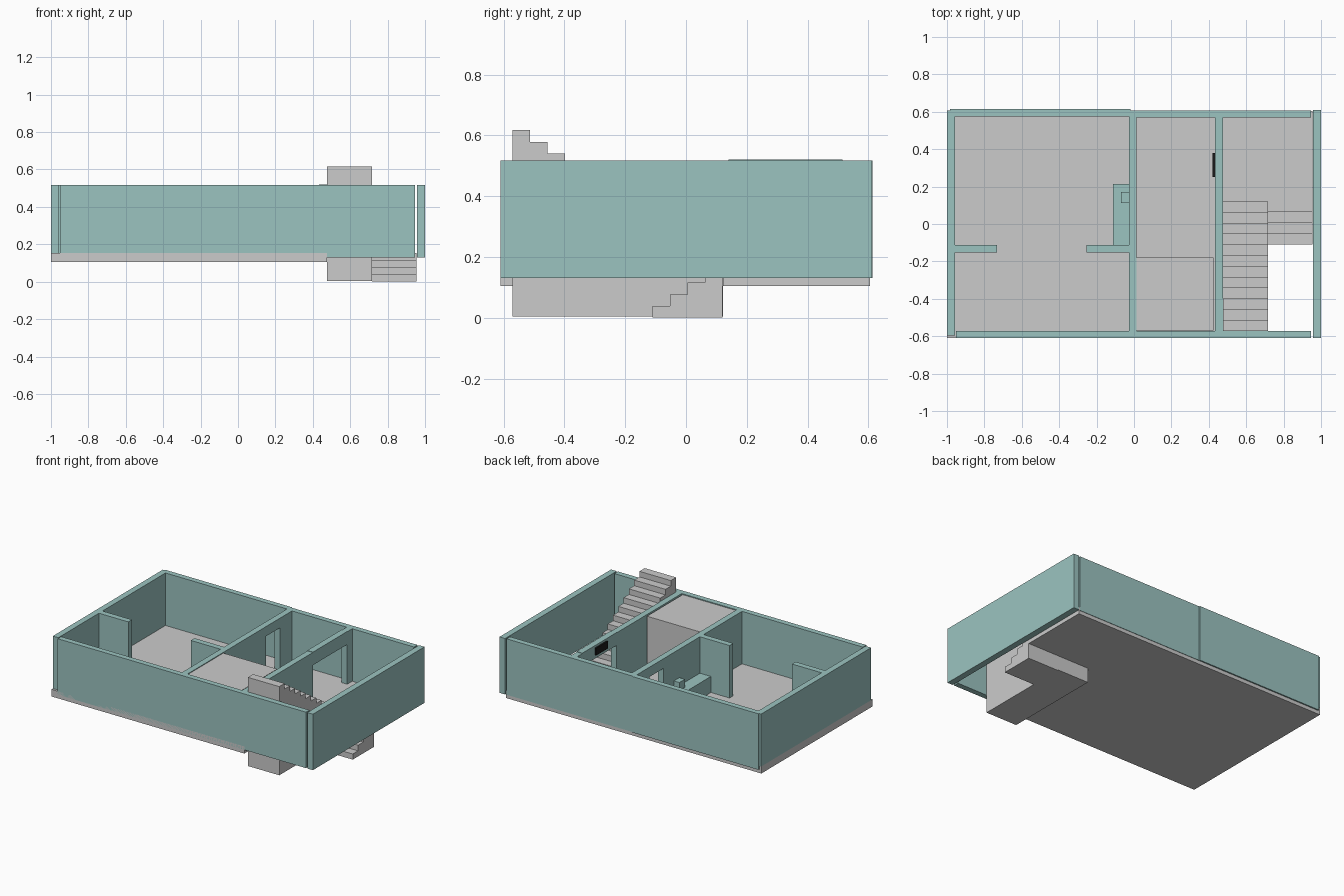
import bpy, bmesh
from mathutils import Vector

if "Cube" in bpy.data.objects:
    bpy.data.objects.remove(bpy.data.objects["Cube"])


def material(name, rgb):
    m = bpy.data.materials.new(name)
    m.diffuse_color = (*rgb, 1)
    m.use_nodes = True
    m.node_tree.nodes["Principled BSDF"].inputs["Base Color"].default_value = m.diffuse_color
    return m


TEAL = material("teal_wall", (0.33, 0.55, 0.53))
BLACK = material("black", (0.01, 0.01, 0.01))
FLOOR, TOP, LOW = 0.154, 0.517, 0.13


def prism(name, pts, axis, lo, hi, mat=None):
    """Extrude a closed profile: axis 'x' takes (y, z) points, axis 'z' takes (x, y)."""
    if axis == "x":
        base, step = [(lo, a, b) for a, b in pts], Vector((hi - lo, 0, 0))
    else:
        base, step = [(a, b, lo) for a, b in pts], Vector((0, 0, hi - lo))
    bm = bmesh.new()
    face = bm.faces.new([bm.verts.new(p) for p in base])
    out = bmesh.ops.extrude_face_region(bm, geom=[face], use_keep_orig=True)
    verts = [g for g in out["geom"] if isinstance(g, bmesh.types.BMVert)]
    bmesh.ops.translate(bm, verts=verts, vec=step)
    bmesh.ops.recalc_face_normals(bm, faces=bm.faces)
    mesh = bpy.data.meshes.new(name)
    bm.to_mesh(mesh)
    bm.free()
    obj = bpy.data.objects.new(name, mesh)
    bpy.context.collection.objects.link(obj)
    if mat:
        mesh.materials.append(mat)
    return obj


def box(name, x, y, z, mat=None):
    pts = [(x[0], y[0]), (x[1], y[0]), (x[1], y[1]), (x[0], y[1])]
    return prism(name, pts, "z", z[0], z[1], mat)


def door_wall(name, x, y, door, head):
    """Inner wall running along y with one door opening."""
    pts = [(y[0], FLOOR), (door[0], FLOOR), (door[0], head), (door[1], head),
           (door[1], FLOOR), (y[1], FLOOR), (y[1], TOP), (y[0], TOP)]
    return prism(name, pts, "x", x[0], x[1], TEAL)


def stairs(name, x, y, direction, count, bottom, start):
    """Solid flight climbing from y along direction, 'start' is the level it climbs from."""
    run, rise = 0.0577 * direction, 0.0386
    pts = [(y, bottom)]
    for i in range(count):
        z = start + rise * (i + 1)
        pts += [(y + run * i, z), (y + run * (i + 1), z)]
    pts.append((y + run * count, bottom))
    return prism(name, pts, "x", x[0], x[1])


# Floor slab with the stairwell notched out
prism("floor_slab", [(-1, -0.61), (0.476, -0.61), (0.476, 0.121), (0.955, 0.121),
                     (0.955, 0.605), (-1, 0.605)], "z", 0.105, FLOOR)

# Outer walls
box("left_wall", (-1, -0.958), (-0.595, 0.607), (FLOOR, TOP), TEAL)
box("right_wall", (0.957, 1), (-0.61, 0.61), (LOW, TOP), TEAL)
box("front_wall", (-0.952, 0.947), (-0.61, -0.572), (LOW, TOP), TEAL)
box("back_wall_left", (-0.985, -0.018), (0.576, 0.614), (LOW, TOP), TEAL)
box("back_wall_right", (-0.018, 0.947), (0.57, 0.608), (LOW, TOP), TEAL)

# Inner walls with doors
door_wall("middle_wall", (-0.028, 0.014), (-0.572, 0.576), (0.285, 0.44), 0.45)
door_wall("stair_wall", (0.433, 0.475), (-0.572, 0.57), (0.14, 0.515), 0.43)
box("door_lintel", (0.432, 0.476), (0.14, 0.515), (0.43, 0.52), TEAL)
box("door_sign", (0.421, 0.433), (0.252, 0.38), (0.455, 0.505), BLACK)

# Short partitions and the counter in the large room
for side, x in (("left", (-0.958, -0.733)), ("right", (-0.255, -0.028))):
    box("partition_" + side, x, (-0.152, -0.112), (FLOOR, TOP), TEAL)
box("counter", (-0.112, -0.028), (-0.112, 0.215), (FLOOR, 0.265), TEAL)
box("counter_box", (-0.07, -0.028), (0.112, 0.172), (0.265, 0.32), TEAL)

# Closed room block
box("service_block", (0.014, 0.425), (-0.57, -0.18), (FLOOR, 0.512))

# Lower flight up to the landing, then the upper flight turning back
stairs("lower_stairs", (0.716, 0.955), -0.11, 1, 4, 0, 0)
stairs("upper_stairs", (0.476, 0.716), 0.121, -1, 12, 0.004, FLOOR)
